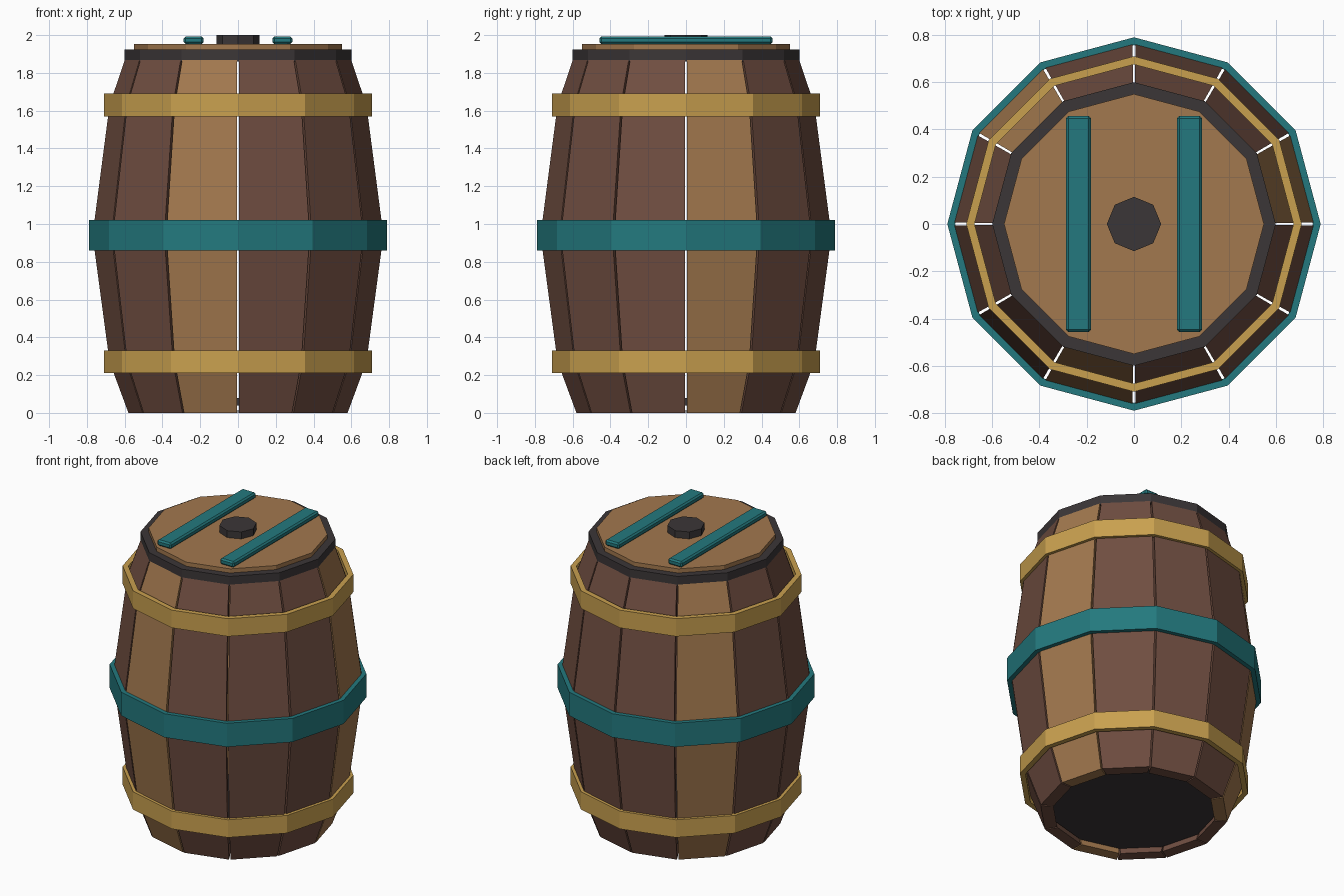
import bpy, bmesh, math

cube = bpy.data.objects.get("Cube")
if cube:
    bpy.data.objects.remove(cube, do_unlink=True)

SIDES = 12


def material(name, hex_code):
    """Flat material from an sRGB hex colour, stored as linear values."""
    srgb = [int(hex_code[i:i + 2], 16) / 255 for i in (0, 2, 4)]
    lin = [c / 12.92 if c < 0.04045 else ((c + 0.055) / 1.055) ** 2.4 for c in srgb]
    mat = bpy.data.materials.new(name)
    mat.use_nodes = True
    mat.diffuse_color = (*lin, 1)
    bsdf = mat.node_tree.nodes["Principled BSDF"]
    bsdf.inputs["Base Color"].default_value = (*lin, 1)
    bsdf.inputs["Roughness"].default_value = 0.8
    return mat


light_wood = material("light_wood", "A2784E")
dark_wood = material("dark_wood", "704E41")
brass = material("brass", "C9A04F")
teal = material("teal_paint", "23797E")
iron = material("dark_iron", "3B3637")


def finish(name, bm, mat):
    bmesh.ops.recalc_face_normals(bm, faces=bm.faces)
    mesh = bpy.data.meshes.new(name)
    bm.to_mesh(mesh)
    bm.free()
    mesh.materials.append(mat)
    obj = bpy.data.objects.new(name, mesh)
    bpy.context.collection.objects.link(obj)
    return obj


def polar(r, angle, z):
    return (r * math.cos(angle), r * math.sin(angle), z)


def hoop(name, outer, inner, z0, z1, mat):
    """Faceted band with a rectangular section."""
    bm = bmesh.new()
    section = [(outer, z0), (outer, z1), (inner, z1), (inner, z0)]
    rings = [[bm.verts.new(polar(r, math.tau * i / SIDES, z)) for r, z in section]
             for i in range(SIDES)]
    for i in range(SIDES):
        a, b = rings[i], rings[(i + 1) % SIDES]
        for j in range(4):
            k = (j + 1) % 4
            bm.faces.new((a[j], b[j], b[k], a[k]))
    return finish(name, bm, mat)


def disc(name, sides, radius, z0, z1, mat):
    """Solid faceted disc with a corner on each axis."""
    bm = bmesh.new()
    ring = [bm.verts.new(polar(radius, math.tau * i / sides, z0)) for i in range(sides)]
    base = bm.faces.new(ring)
    top = bmesh.ops.extrude_face_region(bm, geom=[base])["geom"]
    bmesh.ops.translate(bm, vec=(0, 0, z1 - z0),
                        verts=[v for v in top if isinstance(v, bmesh.types.BMVert)])
    if not base.is_valid or len(bm.faces) < sides + 2:
        bm.faces.new(ring)
    return finish(name, bm, mat)


# Bulging staves with narrow gaps between them
PROFILE = [(0.58, 0), (0.68, 0.27), (0.77, 0.94), (0.68, 1.63), (0.585, 1.91)]
WALL = 0.08
GAP = math.radians(0.45)


def stave(index):
    bm = bmesh.new()
    a0 = math.tau * index / SIDES + GAP
    a1 = math.tau * (index + 1) / SIDES - GAP
    rows = [[bm.verts.new(polar(rad, ang, z)) for rad, ang in
             ((r, a0), (r, a1), (r - WALL, a1), (r - WALL, a0))] for r, z in PROFILE]
    for low, high in zip(rows, rows[1:]):
        for j in range(4):
            k = (j + 1) % 4
            bm.faces.new((low[j], low[k], high[k], high[j]))
    bm.faces.new(rows[0])
    bm.faces.new(rows[-1])
    finish(f"stave_{index + 1}", bm, light_wood if index % 4 == 0 else dark_wood)


for n in range(SIDES):
    stave(n)

# Hoops around the body
hoop("lower_hoop", 0.71, 0.675, 0.21, 0.33, brass)
hoop("middle_hoop", 0.79, 0.757, 0.86, 1.02, teal)
hoop("upper_hoop", 0.71, 0.675, 1.57, 1.69, brass)
hoop("rim_hoop", 0.60, 0.53, 1.86, 1.925, iron)

# Lid, recessed bottom and knob
disc("lid", SIDES, 0.55, 1.89, 1.953, light_wood)
disc("bottom", SIDES, 0.51, 0.04, 0.08, iron)
disc("lid_knob", 8, 0.115, 1.95, 2.0, iron)

# Bevelled battens across the lid
for side, x in (("left", 0.235), ("right", -0.235)):
    bm = bmesh.new()
    bmesh.ops.create_cube(bm, size=1)
    bmesh.ops.scale(bm, vec=(0.105, 0.915, 0.04), verts=bm.verts)
    bmesh.ops.translate(bm, vec=(x, 0, 1.973), verts=bm.verts)
    batten = finish(f"{side}_batten", bm, teal)
    bevel = batten.modifiers.new("soft_edges", "BEVEL")
    bevel.width = 0.01
    bevel.segments = 1
